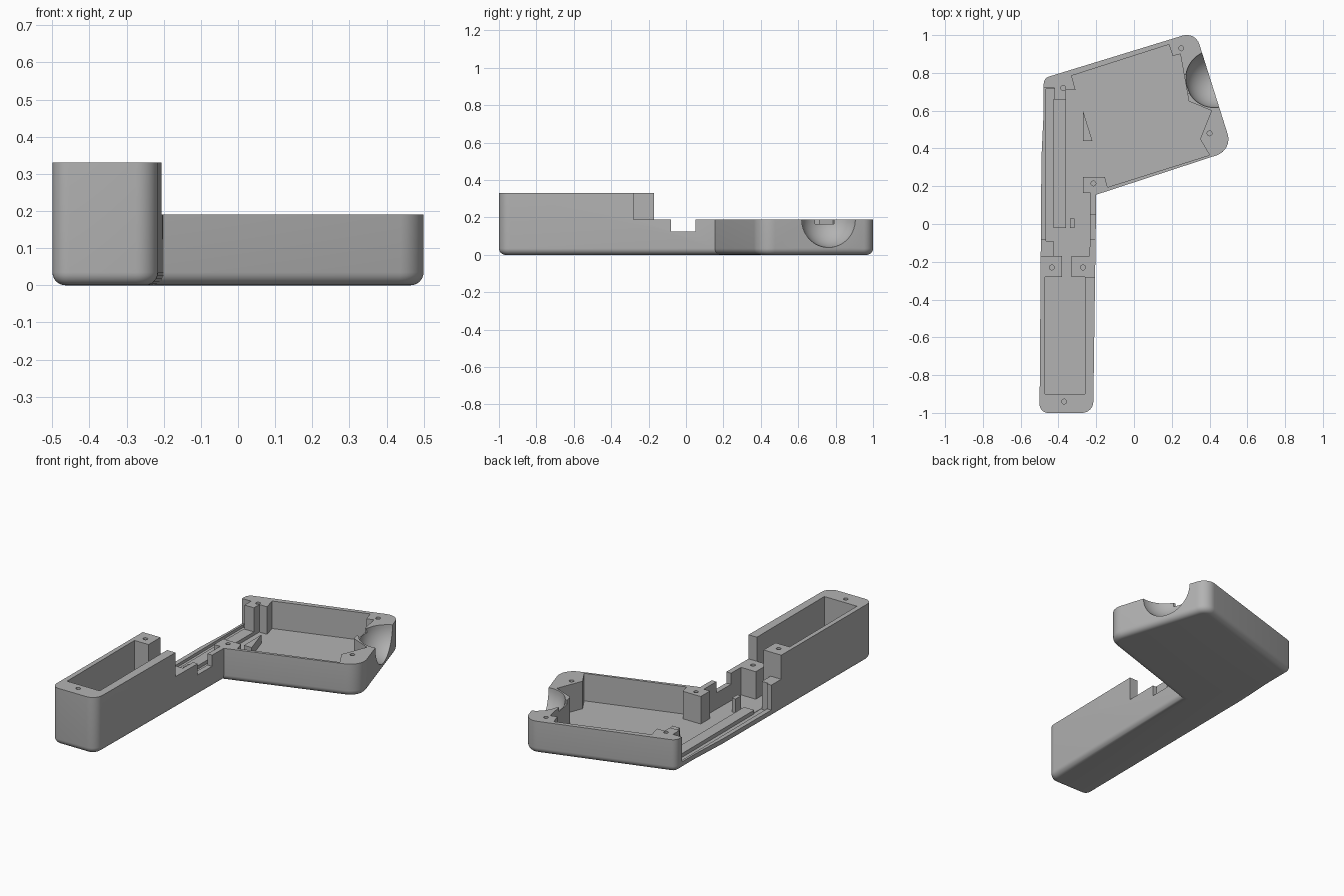
import bpy, bmesh, math
from mathutils import Vector

if "Cube" in bpy.data.objects:
    bpy.data.objects.remove(bpy.data.objects["Cube"])

grey = bpy.data.materials.new("plain grey")
grey.diffuse_color = (0.45, 0.45, 0.45, 1)
grey.use_nodes = True
grey.node_tree.nodes["Principled BSDF"].inputs["Base Color"].default_value = grey.diffuse_color


def rounded(corners, n=8):
    """Turn (x, y, radius) corners into an outline with arcs."""
    pts = []
    for i, (x, y, r) in enumerate(corners):
        p = Vector((x, y))
        if r == 0:
            pts.append(p)
            continue
        a = (Vector(corners[i - 1][:2]) - p).normalized()
        b = (Vector(corners[(i + 1) % len(corners)][:2]) - p).normalized()
        half = a.angle(b) / 2
        c = p + (a + b).normalized() * (r / math.sin(half))
        s = p + a * (r / math.tan(half)) - c
        e = p + b * (r / math.tan(half)) - c
        turn = s.angle_signed(e)
        for k in range(n + 1):
            t = -turn * k / n
            pts.append(c + Vector((s.x * math.cos(t) - s.y * math.sin(t),
                                   s.x * math.sin(t) + s.y * math.cos(t))))
    return pts


def prism(name, pts, z0, z1, fillet=0):
    bm = bmesh.new()
    low = bm.faces.new([bm.verts.new((p[0], p[1], z0)) for p in pts])
    up = bmesh.ops.extrude_face_region(bm, geom=[low], use_keep_orig=True)["geom"]
    bmesh.ops.translate(bm, vec=(0, 0, z1 - z0),
                        verts=[v for v in up if isinstance(v, bmesh.types.BMVert)])
    bmesh.ops.recalc_face_normals(bm, faces=bm.faces)
    if fillet:
        edges = [e for e in bm.edges if all(abs(v.co.z - z0) < 1e-6 for v in e.verts)]
        bmesh.ops.bevel(bm, geom=edges, offset=fillet, segments=6, profile=0.5,
                        affect='EDGES', clamp_overlap=False)
    return finish(name, bm)


def finish(name, bm):
    me = bpy.data.meshes.new(name)
    bm.to_mesh(me)
    bm.free()
    me.materials.append(grey)
    ob = bpy.data.objects.new(name, me)
    bpy.context.collection.objects.link(ob)
    return ob


def box(name, x0, x1, y0, y1, z0, z1):
    return prism(name, [(x0, y0), (x1, y0), (x1, y1), (x0, y1)], z0, z1)


def cut(target, cutter):
    m = target.modifiers.new("cut", 'BOOLEAN')
    m.operation, m.solver, m.object = 'DIFFERENCE', 'EXACT', cutter
    bpy.context.view_layer.objects.active = target
    bpy.ops.object.modifier_apply(modifier=m.name)
    bpy.data.objects.remove(cutter)


# housing: handle and tilted head in one outline, rounded at the bottom
housing = prism("housing", rounded([
    (-0.50, -1.0, 0.045), (-0.216, -1.0, 0.06), (-0.2, 0.155, 0),
    (0.5225, 0.3915, 0.09), (0.325, 1.018, 0.07), (-0.478, 0.772, 0.04),
    (-0.478, 0.6, 0), (-0.49, 0.35, 0)]), 0, 0.33, 0.035)

# lower the head and the right half of the handle end
cut(housing, box("cutter", -1, 1, -0.17, 2, 0.19, 0.5))
cut(housing, box("cutter", -0.38, 1, -0.28, -0.1, 0.19, 0.5))

# hollow inside, leaving the screw posts
cut(housing, prism("cutter", [
    (-0.47, -0.9), (-0.26, -0.9), (-0.26, -0.28), (-0.33, -0.28), (-0.33, -0.17),
    (-0.235, -0.17), (-0.23, 0.165), (-0.27, 0.165), (-0.27, 0.25), (-0.155, 0.25),
    (-0.14, 0.195), (0.40, 0.365), (0.35, 0.45), (0.41, 0.6), (0.29, 0.65),
    (0.245, 0.9), (0.205, 0.89), (0.185, 0.95), (-0.33, 0.785), (-0.31, 0.71),
    (-0.36, 0.71), (-0.36, 0.66), (-0.425, 0.66), (-0.425, -0.17),
    (-0.38, -0.17), (-0.38, -0.28), (-0.47, -0.28)], 0.03, 0.6))

# open left side with a slot, and the notch in the right wall
cut(housing, box("cutter", -1, -0.42, -0.08, 0.72, 0.045, 0.5))
cut(housing, box("cutter", -0.465, -0.42, -0.09, 0.715, 0.028, 0.5))
cut(housing, box("cutter", -0.3, -0.1, -0.08, 0.05, 0.125, 0.5))

# round bowl in the head's edge, with a small notch in its inner wall
ball = bmesh.new()
bmesh.ops.create_uvsphere(ball, u_segments=56, v_segments=28, radius=0.152)
bmesh.ops.translate(ball, verts=ball.verts, vec=(0.425, 0.768, 0.19))
cut(housing, finish("cutter", ball))
cut(housing, box("cutter", 0.24, 0.31, 0.69, 0.79, 0.165, 0.5))

# screw holes
for x, y, top in [(0.25, 0.93, 0.19), (0.40, 0.48, 0.19), (-0.375, 0.72, 0.19),
                  (-0.215, 0.215, 0.19), (-0.435, -0.23, 0.33),
                  (-0.27, -0.23, 0.19), (-0.37, -0.94, 0.33)]:
    ring = [(x + 0.013 * math.cos(k * math.tau / 16),
             y + 0.013 * math.sin(k * math.tau / 16)) for k in range(16)]
    cut(housing, prism("cutter", ring, top - 0.1, 0.6))

# small fittings standing on the floor
box("slot_rail", -0.425, -0.36, -0.02, 0.662, 0.02, 0.05)
box("clip_tab", -0.34, -0.316, -0.02, 0.03, 0.02, 0.11)
prism("floor_rib", [(-0.27, 0.44), (-0.22, 0.44), (-0.27, 0.6)], 0.02, 0.08)

# smooth the fillets and bowl, keep hard edges sharp
bpy.ops.object.select_all(action='DESELECT')
housing.select_set(True)
bpy.context.view_layer.objects.active = housing
bpy.ops.object.shade_smooth_by_angle(angle=math.radians(30))
